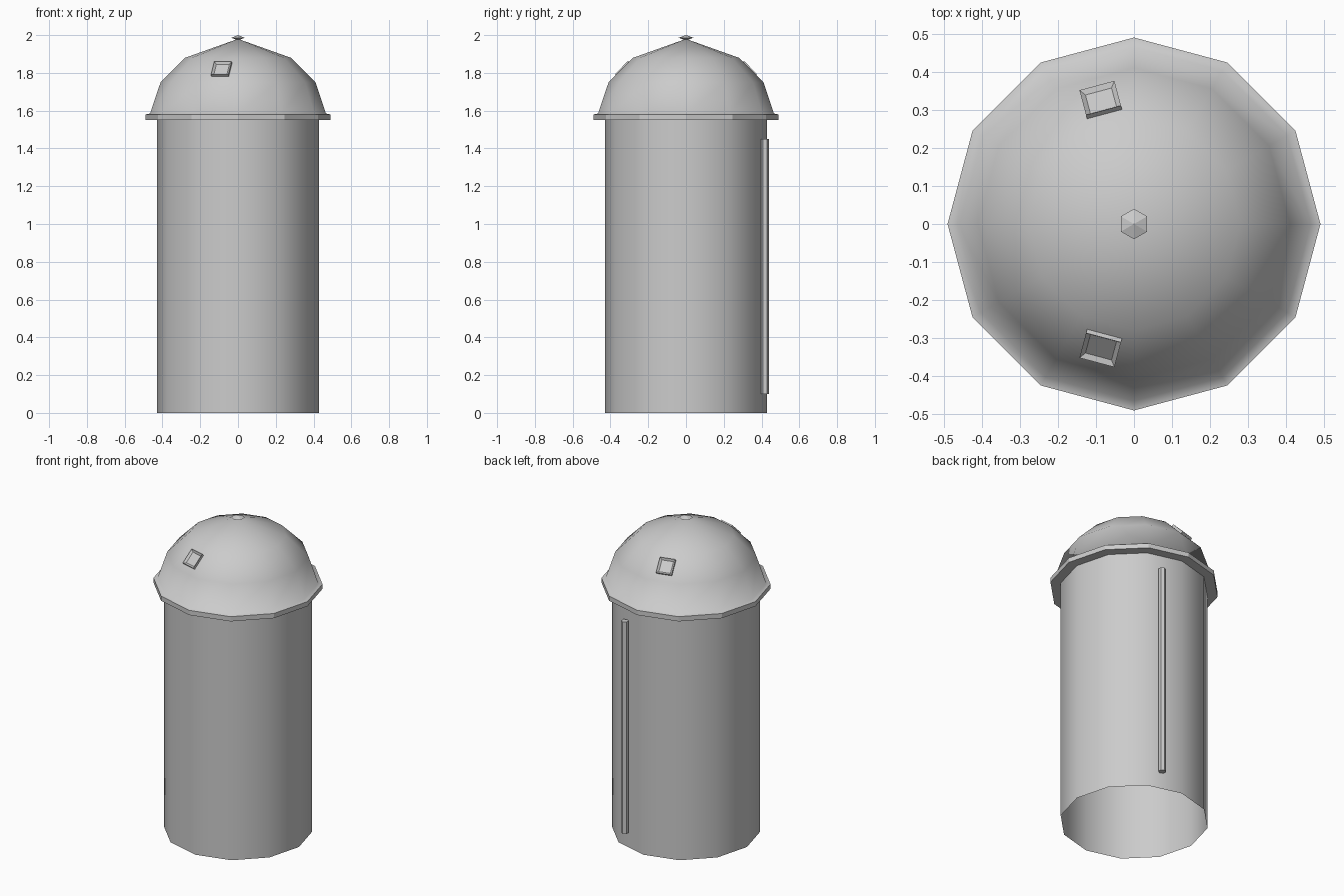
import bpy, bmesh
from math import cos, sin, radians, pi
from mathutils import Matrix, Vector

if "Cube" in bpy.data.objects:
    bpy.data.objects.remove(bpy.data.objects["Cube"])


def finish(name, bm, smooth=False):
    bmesh.ops.recalc_face_normals(bm, faces=bm.faces)
    me = bpy.data.meshes.new(name)
    bm.to_mesh(me)
    bm.free()
    ob = bpy.data.objects.new(name, me)
    bpy.context.collection.objects.link(ob)
    for p in me.polygons:
        p.use_smooth = smooth
    return ob


def lathe(name, profile, sides, centre=(0, 0), start=0.0, smooth=False):
    """Revolve (radius, z) points; radius 0 makes a single pole vertex."""
    bm = bmesh.new()
    rings = []
    for r, z in profile:
        angles = [start + 2 * pi * i / sides for i in range(sides if r else 1)]
        rings.append([bm.verts.new((centre[0] + r * cos(a), centre[1] + r * sin(a), z))
                      for a in angles])
    for lo, hi in zip(rings, rings[1:]):
        for i in range(sides):
            j = (i + 1) % sides
            quad = [lo[i % len(lo)], lo[j % len(lo)], hi[j % len(hi)], hi[i % len(hi)]]
            bm.faces.new(list(dict.fromkeys(quad)))
    return finish(name, bm, smooth)


# Open-bottomed tower wall
lathe("tower_wall", [(0.43, 0), (0.43, 1.56)], 12, smooth=True)

# Domed roof with its projecting rim; the rim's side and underside stay flat
roof = lathe("domed_roof", [(0.43, 1.55), (0.49, 1.55), (0.49, 1.58), (0.465, 1.585),
                            (0.41, 1.75), (0.28, 1.88), (0, 1.98)], 12, smooth=True)
for p in roof.data.polygons:
    if p.center.z < 1.575:
        p.use_smooth = False

# Six-sided cap on the peak
lathe("roof_cap", [(0, 1.972), (0.04, 1.986), (0, 2.0)], 6, start=pi / 2)

# Pipe up the back wall
lathe("back_pipe", [(0, 0.1), (0.022, 0.1), (0.022, 1.45), (0, 1.45)], 6,
      centre=(0.138, 0.418), start=pi / 2)

# Framed roof hatches, one on a front facet and one on a back facet
for name, az in (("front_hatch", 255), ("back_hatch", 105)):
    a = radians(az)
    place = (Matrix.Translation(Vector((0.333 * cos(a), 0.333 * sin(a), 1.816)))
             @ Matrix.Rotation(a + pi / 2, 4, 'Z') @ Matrix.Rotation(radians(46), 4, 'X'))
    bm = bmesh.new()
    bmesh.ops.create_cube(bm, size=1, matrix=Matrix.Diagonal((0.095, 0.097, 0.028, 1)))
    top = max(bm.faces, key=lambda f: f.calc_center_median().z)
    bmesh.ops.inset_region(bm, faces=[top], thickness=0.017)
    bmesh.ops.translate(bm, verts=top.verts, vec=(0, 0, -0.011))
    bm.transform(place)
    finish(name, bm)
